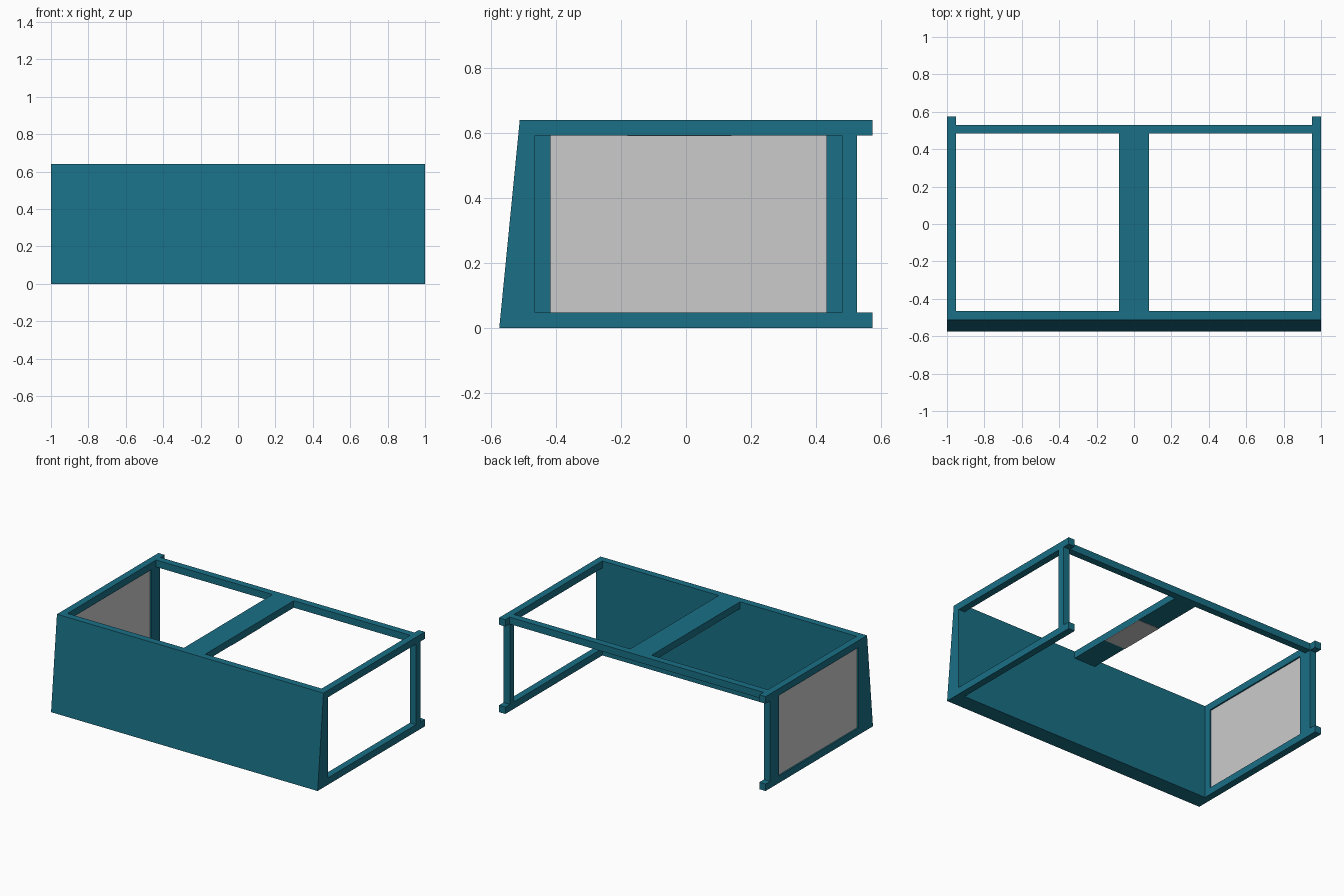
import bpy, bmesh

if "Cube" in bpy.data.objects:
    bpy.data.objects.remove(bpy.data.objects["Cube"])

teal = bpy.data.materials.new("teal_paint")
teal.diffuse_color = (0.01, 0.16, 0.24, 1)
teal.use_nodes = True
teal.node_tree.nodes["Principled BSDF"].inputs["Base Color"].default_value = teal.diffuse_color

W, H, T = 1.0, 0.64, 0.047       # half width, height, bar thickness
FRONT, BACK = -0.465, 0.575      # inner face of front panel, rear tip of rails
POST0, POST1 = 0.48, 0.527       # rear post depth range


def prism(name, profile, x0, x1, mat=teal):
    """Extrude a (y, z) profile along x."""
    bm = bmesh.new()
    face = bm.faces.new([bm.verts.new((x0, y, z)) for y, z in profile])
    ext = bmesh.ops.extrude_face_region(bm, geom=[face])
    moved = [v for v in ext["geom"] if isinstance(v, bmesh.types.BMVert)]
    bmesh.ops.translate(bm, verts=moved, vec=(x1 - x0, 0, 0))
    bmesh.ops.recalc_face_normals(bm, faces=bm.faces)
    mesh = bpy.data.meshes.new(name)
    bm.to_mesh(mesh)
    bm.free()
    if mat:
        mesh.materials.append(mat)
    obj = bpy.data.objects.new(name, mesh)
    bpy.context.collection.objects.link(obj)
    return obj


def box(name, x, y, z, mat=teal):
    return prism(name, [(y[0], z[0]), (y[1], z[0]), (y[1], z[1]), (y[0], z[1])], *x, mat)


# Front panel with a sloping outer face
prism("front_panel", [(-0.575, 0), (FRONT, 0), (FRONT, H), (-0.512, H)], -W, W)

# Side frames: top and bottom rails with a rear post
for side, x in (("left", (-W, -W + T)), ("right", (W - T, W))):
    box(side + "_bottom_rail", x, (FRONT, BACK), (0, T))
    box(side + "_top_rail", x, (FRONT, BACK), (H - T, H))
    box(side + "_rear_post", x, (POST0, POST1), (T, H - T))

# Left side infill: two stiles holding a grey panel
left = (-W, -W + T)
box("front_stile", left, (FRONT, FRONT + T), (T, H - T))
box("rear_stile", left, (POST0 - T, POST0), (T, H - T))
box("left_panel", (-0.99, -0.963), (FRONT + T, POST0 - T), (T, H - T), None)

# Rear top rail and the middle cross beam
box("rear_top_rail", (-W + T, W - T), (POST0 + 0.003, POST1 + 0.003), (H - T, H))
box("cross_beam", (-0.08, 0.08), (FRONT, POST0 + 0.003), (H - T, H))

# Grey plate under the cross beam
box("beam_plate", (-0.08, 0.08), (-0.18, 0.14), (H - T - 0.002, H - T), None)
